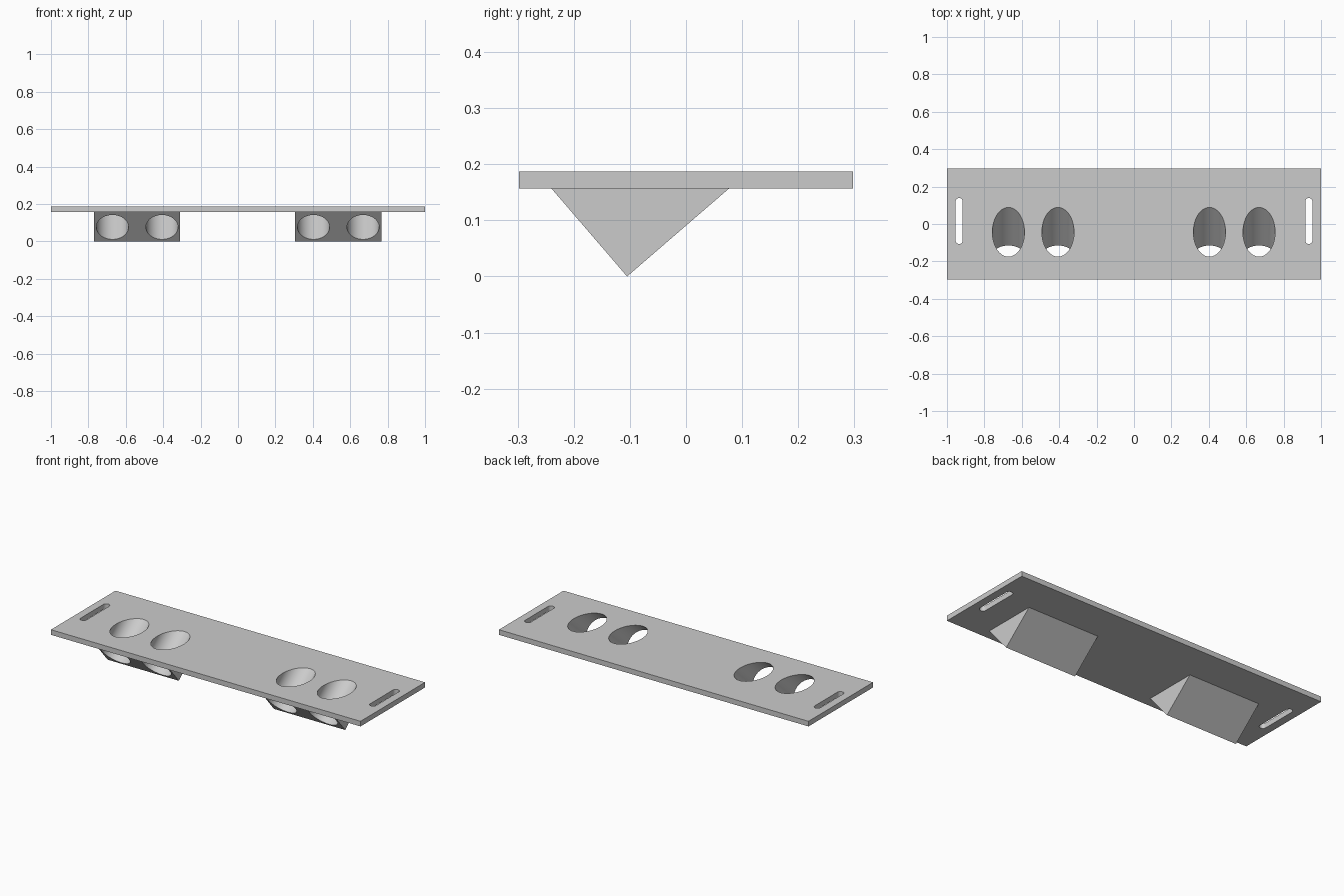
import bpy, bmesh, math
from mathutils import Matrix, Vector

if "Cube" in bpy.data.objects:
    bpy.data.objects.remove(bpy.data.objects["Cube"], do_unlink=True)

grey = bpy.data.materials.new("light_grey")
grey.use_nodes = True
grey.diffuse_color = (0.6, 0.6, 0.6, 1)
grey.node_tree.nodes["Principled BSDF"].inputs["Base Color"].default_value = (0.6, 0.6, 0.6, 1)

PLATE_BOTTOM, PLATE_TOP = 0.157, 0.187
BORE_TILT = math.radians(40.8)
BORE_RADIUS = 0.086


def prism(name, outline, sweep):
    """Extrude a closed outline of 3D points along a vector."""
    bm = bmesh.new()
    face = bm.faces.new([bm.verts.new(p) for p in outline])
    new = bmesh.ops.extrude_face_region(bm, geom=[face])["geom"]
    verts = [g for g in new if isinstance(g, bmesh.types.BMVert)]
    bmesh.ops.translate(bm, vec=sweep, verts=verts)
    bmesh.ops.recalc_face_normals(bm, faces=bm.faces)
    mesh = bpy.data.meshes.new(name)
    bm.to_mesh(mesh)
    bm.free()
    mesh.materials.append(grey)
    obj = bpy.data.objects.new(name, mesh)
    bpy.context.collection.objects.link(obj)
    return obj


def combine(target, tool, operation):
    """Apply a boolean and remove the tool object."""
    tool.hide_render = True
    mod = target.modifiers.new(operation.lower(), "BOOLEAN")
    mod.operation, mod.solver, mod.object = operation, "EXACT", tool
    bpy.context.view_layer.objects.active = target
    bpy.ops.object.modifier_apply(modifier=mod.name)
    bpy.data.objects.remove(tool, do_unlink=True)


# Flat plate
half_depth = 0.298
plate = prism("mounting_plate",
              [(sx, sy * half_depth, PLATE_BOTTOM)
               for sx, sy in ((-1, -1), (1, -1), (1, 1), (-1, 1))],
              (0, 0, PLATE_TOP - PLATE_BOTTOM))

# Wedge blocks under the plate, sunk slightly into it
overlap = PLATE_BOTTOM + 0.015
wedge_profile = [(-0.105, 0), (0.077, PLATE_BOTTOM), (0.077, overlap),
                 (-0.24, overlap), (-0.24, PLATE_BOTTOM)]
wedge_centres = (-0.539, 0.536)
for cx in wedge_centres:
    wedge = prism("wedge_block", [(cx - 0.23, y, z) for y, z in wedge_profile],
                  (0.46, 0, 0))
    combine(plate, wedge, "UNION")

# Slanted bores, square to the front face of each wedge
axis = Vector((0, math.cos(BORE_TILT), math.sin(BORE_TILT)))
across = Vector((0, -axis.z, axis.y))
for cx in wedge_centres:
    for side in (-1, 1):
        mid = Vector((cx + side * 0.1325, -0.043, PLATE_TOP))
        ring = []
        for i in range(64):
            a = math.tau * i / 64
            ring.append(mid - axis * 0.4 + BORE_RADIUS
                        * (Vector((math.cos(a), 0, 0)) + across * math.sin(a)))
        combine(plate, prism("bore_cutter", ring, axis * 0.8), "DIFFERENCE")

# Rounded strap slots near both ends
slot_radius, slot_half = 0.019, 0.104
for sx in (-1, 1):
    outline = []
    for end in (1, -1):
        for i in range(17):
            a = math.pi * i / 16
            outline.append((sx * 0.935 + end * slot_radius * math.cos(a),
                            0.016 + end * (slot_half + slot_radius * math.sin(a)),
                            PLATE_BOTTOM - 0.05))
    combine(plate, prism("slot_cutter", outline, (0, 0, 0.15)), "DIFFERENCE")

# Smooth bores and slot ends, sharp edges elsewhere
bpy.ops.object.select_all(action="DESELECT")
plate.select_set(True)
bpy.context.view_layer.objects.active = plate
bpy.ops.object.shade_smooth_by_angle(angle=math.radians(30))
